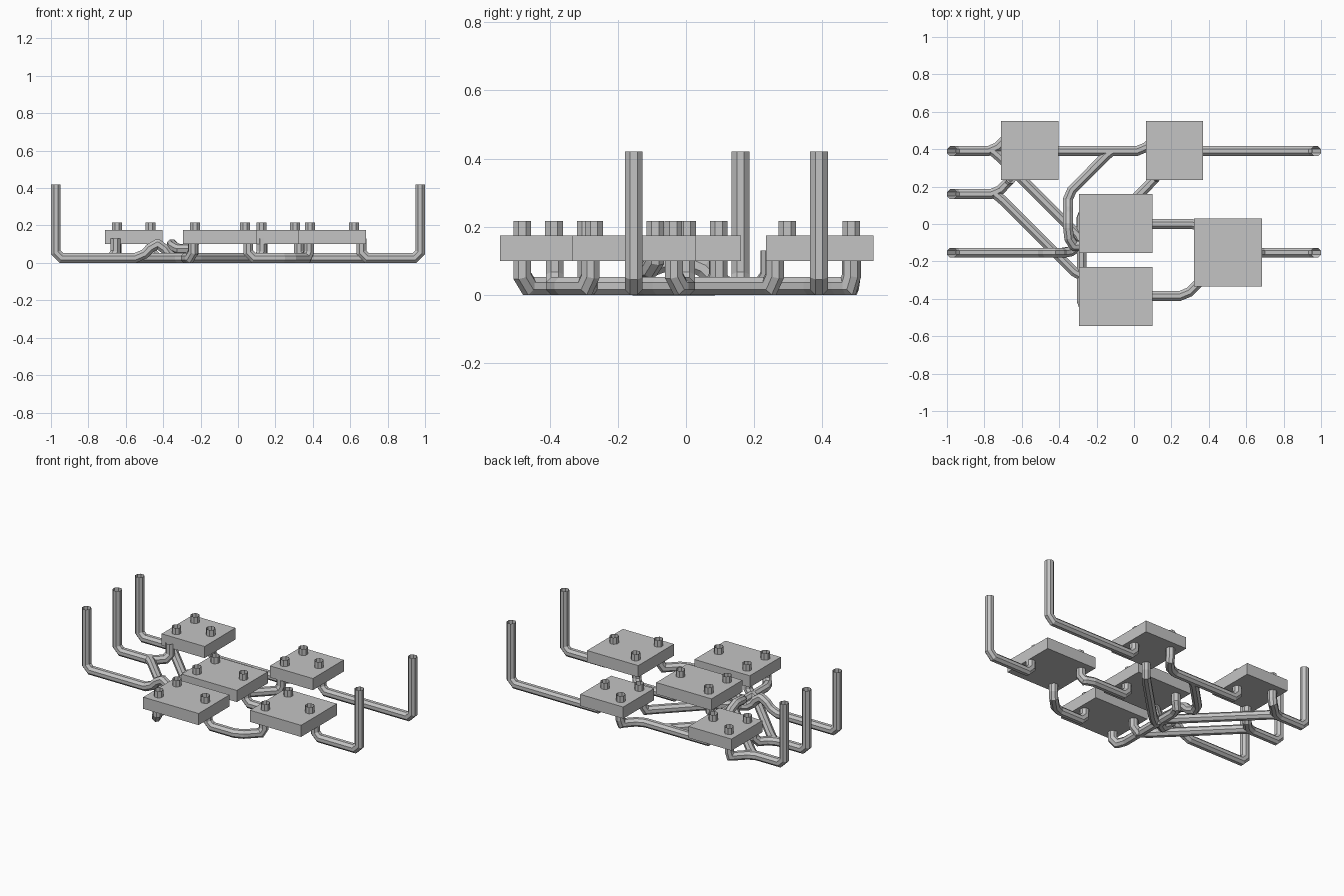
import bpy, bmesh, math
from mathutils import Vector

cube = bpy.data.objects.get("Cube")
if cube:
    bpy.data.objects.remove(cube)

grey = bpy.data.materials.new("plain_grey")
grey.use_nodes = True
colour = (0.55, 0.55, 0.55, 1)
grey.diffuse_color = colour
grey.node_tree.nodes["Principled BSDF"].inputs["Base Color"].default_value = colour

R = 0.028      # tube radius at the corners of its octagon
G = 0.026      # height of a tube lying on the ground
BASE, LID, PEG, POST = 0.10, 0.175, 0.217, 0.42
HOP = 0.1      # height where one tube passes over another


def finish(name, bm):
    bmesh.ops.recalc_face_normals(bm, faces=bm.faces)
    mesh = bpy.data.meshes.new(name)
    bm.to_mesh(mesh)
    bm.free()
    mesh.materials.append(grey)
    obj = bpy.data.objects.new(name, mesh)
    bpy.context.collection.objects.link(obj)


def chamfer(points, size):
    """Cut every bend of a path into two gentler bends."""
    out = [points[0]]
    for a, p, b in zip(points, points[1:], points[2:]):
        for q in (a, b):
            step = min(size, (q - p).length * 0.45)
            out.append(p + (q - p).normalized() * step)
    return out + [points[-1]]


def tube(name, *path, size=0.03):
    """Octagonal open tube with mitred bends; 2D points lie on the ground."""
    pts = chamfer([Vector(p if len(p) == 3 else (*p, G)) for p in path], size)
    bm = bmesh.new()
    d = (pts[1] - pts[0]).normalized()
    side = d.cross(Vector((0, 0, 1)))
    side = side.normalized() if side.length > 0.01 else Vector((1, 0, 0))
    up = side.cross(d)
    angles = [(k + 0.5) * math.pi / 4 for k in range(8)]
    ring = [bm.verts.new(pts[0] + R * (side * math.cos(t) + up * math.sin(t)))
            for t in angles]
    for i in range(1, len(pts)):
        d = (pts[i] - pts[i - 1]).normalized()
        after = (pts[i + 1] - pts[i]).normalized() if i + 1 < len(pts) else d
        n = (d + after).normalized()
        new = [bm.verts.new(v.co + d * ((pts[i] - v.co).dot(n) / d.dot(n)))
               for v in ring]
        for k in range(8):
            j = (k + 1) % 8
            bm.faces.new((ring[k], ring[j], new[j], new[k]))
        ring = new
    finish(name, bm)


def gate(name, x0, x1, y0, y1, pegs):
    """Flat block with short pegs on its top."""
    bm = bmesh.new()
    bmesh.ops.create_cube(bm, size=1)
    for v in bm.verts:
        v.co = (x1 if v.co.x > 0 else x0, y1 if v.co.y > 0 else y0,
                LID if v.co.z > 0 else BASE)
    finish(name + "_block", bm)
    for i, (x, y) in enumerate(pegs):
        tube(f"{name}_peg_{i + 1}", (x, y, BASE + 0.02), (x, y, PEG))


def riser(x, y):
    return (x, y, BASE + 0.03), (x, y, G)


# Five blocks
for name, x in (("back_right_gate", -0.71), ("back_left_gate", 0.063)):
    gate(name, x, x + 0.307, 0.235, 0.55,
         [(x + 0.063, 0.485), (x + 0.063, 0.297), (x + 0.242, 0.39)])
for name, y in (("middle_gate", 0.003), ("front_gate", -0.387)):
    gate(name, -0.295, 0.1, y - 0.158, y + 0.158,
         [(-0.23, y + 0.093), (-0.23, y - 0.093), (0.037, y)])
gate("left_gate", 0.32, 0.685, -0.335, 0.03,
     [(0.385, -0.037), (0.385, -0.27), (0.62, -0.153)])

# Input tubes with their upright ends
E = 0.974
tube("back_input", (-E, 0.39, POST), (-E, 0.39), (-0.75, 0.39),
     (-0.665, 0.475), *reversed(riser(-0.65, 0.485)))
tube("back_input_branch", (-0.76, 0.39), (-0.735, 0.375), (-0.28, -0.08),
     (-0.28, -0.44), *reversed(riser(-0.24, -0.48)))
tube("middle_input", (-E, 0.16, POST), (-E, 0.16), (-0.735, 0.16),
     *reversed(riser(-0.655, 0.245)))
tube("middle_input_branch", (-0.745, 0.16), (-0.72, 0.145), (-0.3, -0.275),
     *reversed(riser(-0.24, -0.29)))
tube("front_input", (-E, -0.153, POST), (-E, -0.153), (-0.52, -0.153),
     (-0.45, -0.153, HOP), (-0.41, -0.153, HOP), (-0.36, -0.153),
     (-0.32, -0.14), (-0.28, -0.1), (-0.28, 0.06),
     *reversed(riser(-0.24, 0.095)))
tube("front_input_branch", (-0.28, -0.13), (-0.23, -0.1), (0.1, 0.23),
     *reversed(riser(0.125, 0.26)))

# Tubes that join the blocks
tube("back_link", *riser(-0.46, 0.39), (0.045, 0.39), (0.12, 0.465),
     *reversed(riser(0.13, 0.485)))
tube("back_link_branch", (-0.11, 0.39), (-0.13, 0.385), (-0.353, 0.16),
     (-0.353, 0.1), (-0.353, 0.03, HOP), (-0.353, -0.05, HOP),
     (-0.34, -0.1, 0.08), (-0.3, -0.13, 0.07), (-0.24, -0.09, 0.08),
     (-0.23, -0.09, BASE + 0.03))
tube("middle_link", *riser(0.055, 0.0), (0.34, 0.0),
     *reversed(riser(0.375, -0.035)))
tube("front_link", *riser(0.055, -0.385), (0.275, -0.385), (0.35, -0.31),
     *reversed(riser(0.38, -0.28)))

# Output tubes with their upright ends
tube("back_output", *riser(0.325, 0.39), (E, 0.39), (E, 0.39, POST))
tube("front_output", *riser(0.66, -0.153), (E, -0.153), (E, -0.153, POST))
